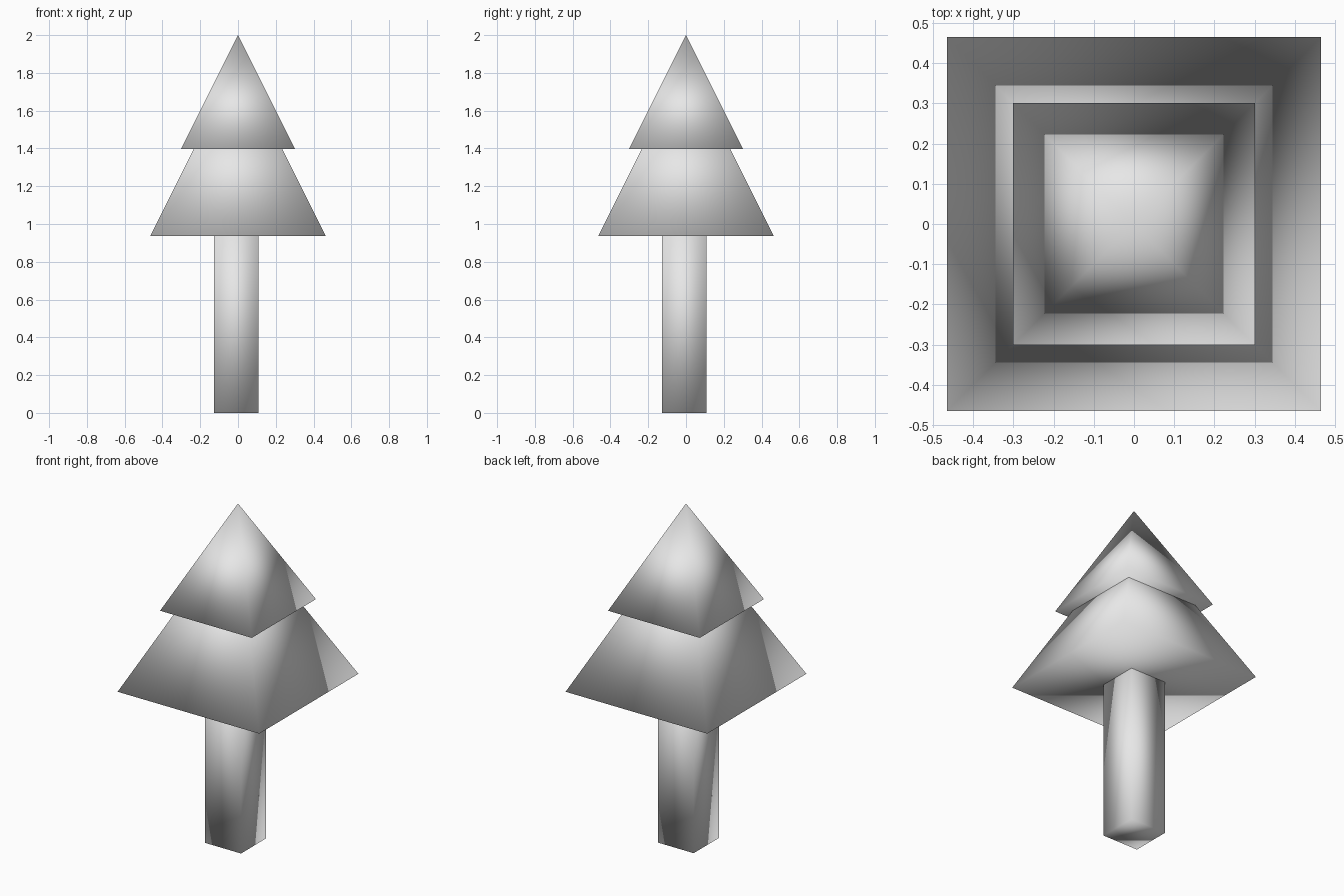
import bpy
import math

default = bpy.data.objects.get("Cube")
if default:
    bpy.data.objects.remove(default, do_unlink=True)

# One plain colour for the whole tree
grey = bpy.data.materials.new("light_grey")
grey.use_nodes = True
colour = (0.8, 0.8, 0.8, 1.0)
grey.diffuse_color = colour
grey.node_tree.nodes["Principled BSDF"].inputs["Base Color"].default_value = colour


def finish(name):
    """Name, colour and fully smooth the part just added."""
    obj = bpy.context.object
    obj.name = name
    bpy.ops.object.transform_apply(location=False, rotation=True, scale=True)
    obj.data.materials.append(grey)
    bpy.ops.object.shade_smooth()
    return obj


def foliage_tier(name, half_width, bottom, top):
    """Closed four-sided pyramid with its sides square to the axes."""
    bpy.ops.mesh.primitive_cone_add(
        vertices=4, radius1=half_width * math.sqrt(2), radius2=0,
        depth=top - bottom, end_fill_type='NGON',
        location=(0, 0, (bottom + top) / 2), rotation=(0, 0, math.pi / 4))
    return finish(name)


# Foliage: the upper tier sits over the tip of the lower one
foliage_tier("lower_foliage", 0.465, 0.936, 1.866)
foliage_tier("upper_foliage", 0.301, 1.398, 2.0)

# Trunk: a square post, slightly off centre, reaching up into the foliage
trunk_width, trunk_height, offset = 0.235, 1.0, -0.009
bpy.ops.mesh.primitive_cube_add(size=1, location=(offset, offset, trunk_height / 2))
bpy.context.object.scale = (trunk_width, trunk_width, trunk_height)
finish("trunk")
